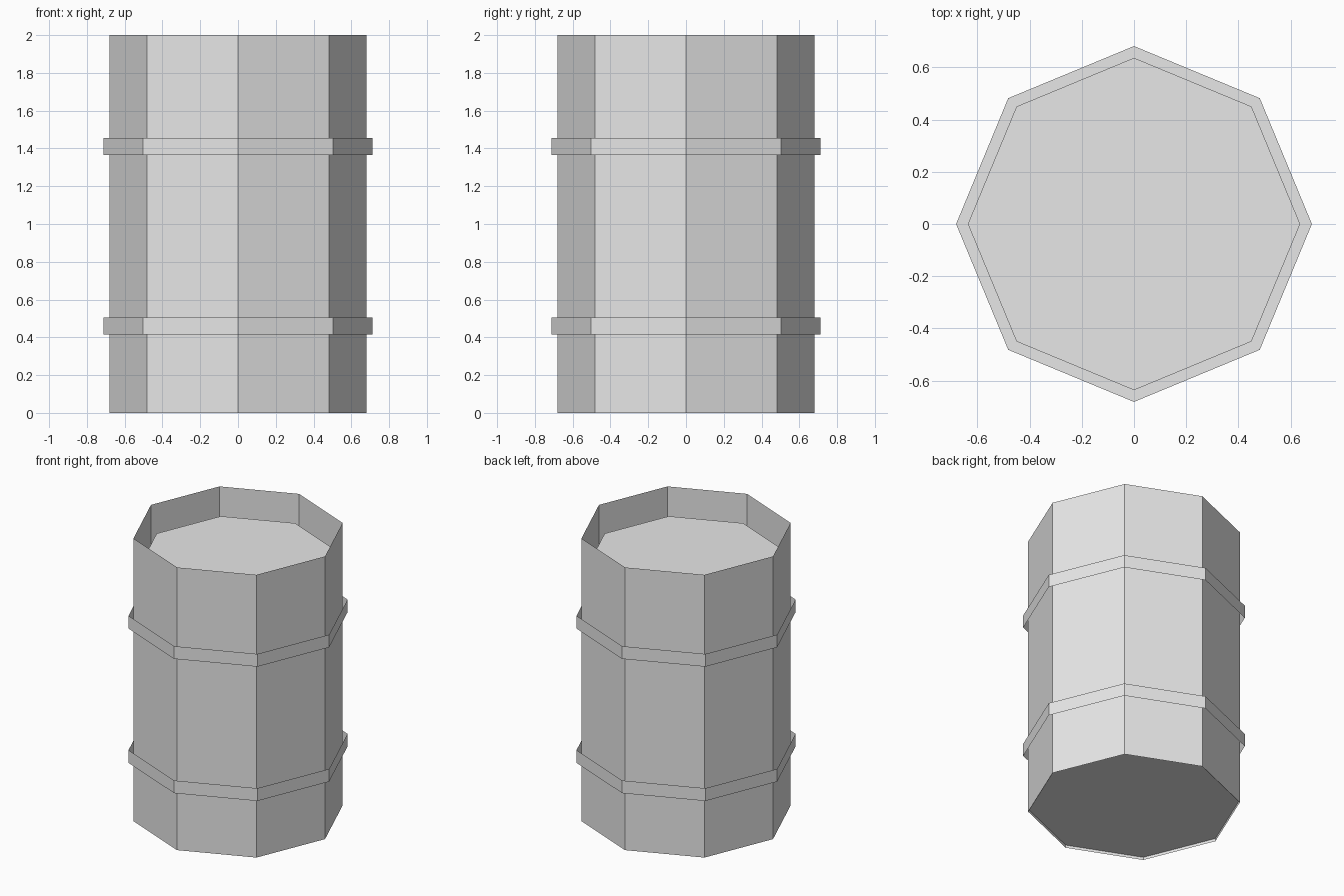
import bpy
import bmesh
from math import cos, sin, tau

cube = bpy.data.objects.get("Cube")
if cube:
    bpy.data.objects.remove(cube, do_unlink=True)

SIDES = 8
BODY_RADIUS = 0.681
HOOP_RADIUS = 0.713
LID_RADIUS = 0.636

grey = bpy.data.materials.new("light grey")
grey.use_nodes = True
colour = (0.8, 0.8, 0.8, 1)
grey.diffuse_color = colour
grey.node_tree.nodes["Principled BSDF"].inputs["Base Color"].default_value = colour


def ring(bm, radius, z):
    """Octagon of vertices with corners on the axes."""
    angles = [tau * i / SIDES for i in range(SIDES)]
    return [bm.verts.new((radius * cos(a), radius * sin(a), z)) for a in angles]


def finish(bm, name):
    mesh = bpy.data.meshes.new(name)
    bm.to_mesh(mesh)
    bm.free()
    mesh.materials.append(grey)
    obj = bpy.data.objects.new(name, mesh)
    bpy.context.collection.objects.link(obj)


def band(name, radius, bottom, top):
    """Open thin-walled octagonal tube."""
    bm = bmesh.new()
    low, high = ring(bm, radius, bottom), ring(bm, radius, top)
    for i in range(SIDES):
        j = (i + 1) % SIDES
        bm.faces.new((low[i], low[j], high[j], high[i]))
    finish(bm, name)


def disc(name, radius, z, up):
    """Flat octagonal plate."""
    bm = bmesh.new()
    corners = ring(bm, radius, z)
    bm.faces.new(corners if up else corners[::-1])
    finish(bm, name)


# Barrel wall with open rims
band("barrel_wall", BODY_RADIUS, 0, 2)

# Sunken lid and slightly recessed base
disc("lid", LID_RADIUS, 1.81, True)
disc("base", BODY_RADIUS, 0.02, False)

# Two loose hoops around the wall
for name, bottom in (("lower_hoop", 0.415), ("upper_hoop", 1.365)):
    band(name, HOOP_RADIUS, bottom, bottom + 0.09)
